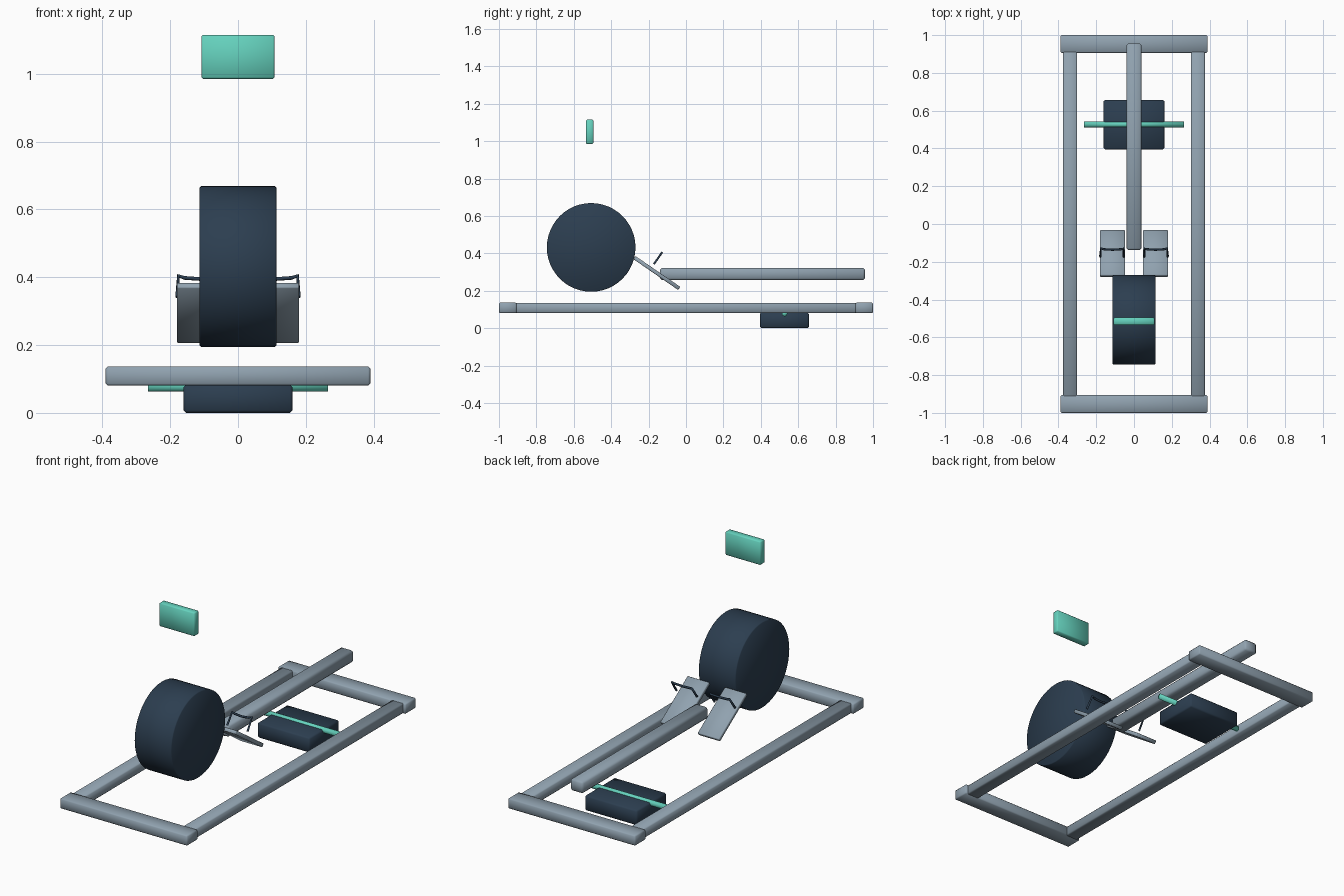
import bpy, bmesh, math
from mathutils import Matrix, Vector

if "Cube" in bpy.data.objects:
    bpy.data.objects.remove(bpy.data.objects["Cube"])


def material(name, rgb):
    m = bpy.data.materials.new(name)
    m.diffuse_color = (*rgb, 1)
    m.use_nodes = True
    m.node_tree.nodes["Principled BSDF"].inputs["Base Color"].default_value = m.diffuse_color
    return m


STEEL = material("steel_grey", (0.28, 0.36, 0.43))
DARK = material("dark_slate", (0.025, 0.048, 0.080))
TEAL = material("mint_teal", (0.13, 0.64, 0.51))


def finish(name, bm, mat, bevel=0.0):
    mesh = bpy.data.meshes.new(name)
    bm.to_mesh(mesh)
    bm.free()
    for p in mesh.polygons:
        p.use_smooth = True
    mesh.materials.append(mat)
    ob = bpy.data.objects.new(name, mesh)
    bpy.context.collection.objects.link(ob)
    if bevel:
        mod = ob.modifiers.new("soft_edges", "BEVEL")
        mod.width = bevel
        mod.segments = 1
        mod.limit_method = "ANGLE"
    return ob


def box(name, center, size, mat, bevel=0.006, tilt=0.0):
    bm = bmesh.new()
    bmesh.ops.create_cube(bm, size=1)
    bmesh.ops.scale(bm, vec=size, verts=bm.verts)
    bmesh.ops.transform(bm, verts=bm.verts,
                        matrix=Matrix.Translation(center) @ Matrix.Rotation(tilt, 4, "X"))
    return finish(name, bm, mat, bevel)


def cylinder_x(name, center, radius, length, mat, sides, bevel=0.0):
    bm = bmesh.new()
    bmesh.ops.create_cone(bm, cap_ends=True, segments=sides, radius1=radius,
                          radius2=radius, depth=length)
    bmesh.ops.transform(bm, verts=bm.verts,
                        matrix=Matrix.Translation(center) @ Matrix.Rotation(math.pi / 2, 4, "Y"))
    return finish(name, bm, mat, bevel)


def strap(name, points, mat):
    cu = bpy.data.curves.new(name, "CURVE")
    cu.dimensions = "3D"
    cu.bevel_depth = 0.006
    cu.bevel_resolution = 1
    cu.use_fill_caps = True
    sp = cu.splines.new("POLY")
    sp.points.add(len(points) - 1)
    for p, co in zip(sp.points, points):
        p.co = (*co, 1)
    cu.materials.append(mat)
    ob = bpy.data.objects.new(name, cu)
    bpy.context.collection.objects.link(ob)


# Ground frame: two cross bars and two long rails
for label, s in (("front", -1), ("rear", 1)):
    box(label + "_cross_bar", (0, s * 0.953, 0.109), (0.78, 0.094, 0.057), STEEL)
for label, s in (("left", -1), ("right", 1)):
    box(label + "_rail", (s * 0.338, 0, 0.108), (0.075, 1.83, 0.055), STEEL)

# Central slide beam
box("slide_beam", (0, 0.409, 0.29), (0.08, 1.095, 0.066), STEEL, 0.01)

# Flywheel drum
cylinder_x("flywheel", (0, -0.507, 0.432), 0.237, 0.226, DARK, 48, 0.004)

# Display panel
box("display_panel", (0, -0.515, 1.05), (0.216, 0.04, 0.13), TEAL, 0.005)

# Seat and its handle bar
box("seat", (0, 0.526, 0.042), (0.322, 0.262, 0.084), DARK, 0.008)
cylinder_x("handle_bar", (0, 0.527, 0.078), 0.015, 0.532, TEAL, 16)

# Tilted footplates with straps
for label, s in (("left", -1), ("right", 1)):
    box(label + "_footplate", (s * 0.114, -0.156, 0.295), (0.132, 0.29, 0.02),
        STEEL, 0.003, math.radians(-34.5))
    strap(label + "_foot_strap",
          [(s * x, y, z) for x, y, z in (
              (0.054, -0.172, 0.342), (0.056, -0.131, 0.401),
              (0.072, -0.134, 0.398), (0.114, -0.136, 0.395),
              (0.158, -0.134, 0.398), (0.176, -0.129, 0.404),
              (0.179, -0.172, 0.342))], DARK)
